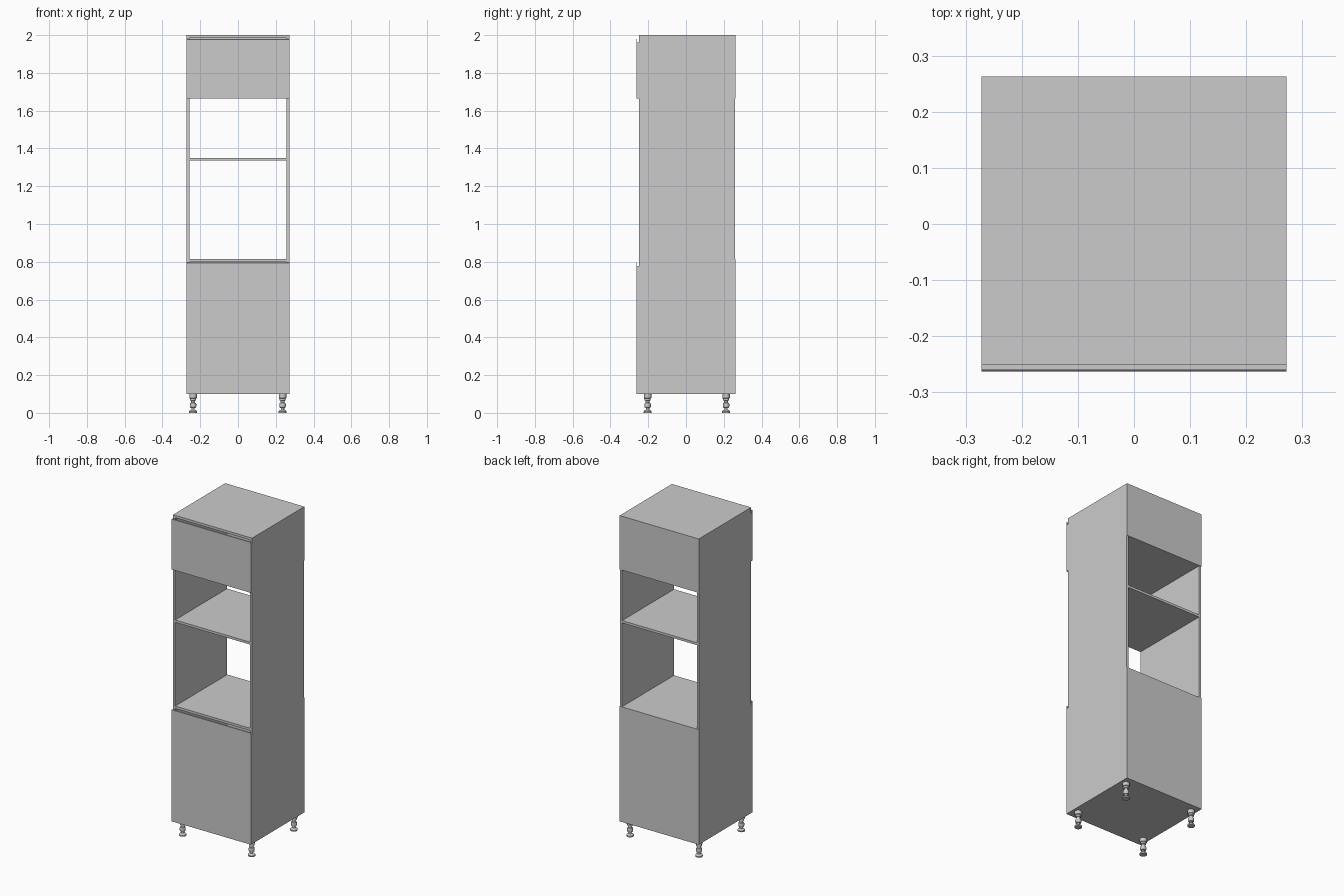
import bpy, bmesh, math

if "Cube" in bpy.data.objects:
    bpy.data.objects.remove(bpy.data.objects["Cube"])

W = 0.272                 # half width
YF, YB = -0.25, 0.26      # carcass front and back
T = 0.015                 # panel thickness


def mesh_object(name, bm):
    bmesh.ops.recalc_face_normals(bm, faces=bm.faces)
    me = bpy.data.meshes.new(name)
    bm.to_mesh(me)
    bm.free()
    ob = bpy.data.objects.new(name, me)
    bpy.context.collection.objects.link(ob)
    return ob


def box(name, x0, x1, y0, y1, z0, z1):
    bm = bmesh.new()
    bmesh.ops.create_cube(bm, size=1)
    for v in bm.verts:
        v.co = ((x0 + x1) / 2 + v.co.x * (x1 - x0),
                (y0 + y1) / 2 + v.co.y * (y1 - y0),
                (z0 + z1) / 2 + v.co.z * (z1 - z0))
    return mesh_object(name, bm)


def extrude_x(name, profile, x0, x1):
    bm = bmesh.new()
    face = bm.faces.new([bm.verts.new((x0, y, z)) for y, z in profile])
    new = bmesh.ops.extrude_face_region(bm, geom=[face])["geom"]
    bmesh.ops.translate(bm, vec=(x1 - x0, 0, 0),
                        verts=[g for g in new if isinstance(g, bmesh.types.BMVert)])
    return mesh_object(name, bm)


def lathe(name, profile, x, y, sides=20):
    bm = bmesh.new()
    vs = [bm.verts.new((r, 0, z)) for r, z in profile]
    es = [bm.edges.new(p) for p in zip(vs, vs[1:])]
    bmesh.ops.spin(bm, geom=vs + es, cent=(0, 0, 0), axis=(0, 0, 1),
                   angle=math.tau, steps=sides)
    bmesh.ops.remove_doubles(bm, verts=bm.verts, dist=1e-5)
    ob = mesh_object(name, bm)
    ob.location = (x, y, 0)
    bpy.context.view_layer.objects.active = ob
    ob.select_set(True)
    bpy.ops.object.shade_smooth_by_angle(angle=math.radians(35))
    ob.select_set(False)


# Carcass sides and top
for side, s in (("left", -1), ("right", 1)):
    box(side + "_side", *sorted((s * W, s * (W - T))), YF, YB, 0.1, 2 - T)
box("top_panel", -W, W, YF, YB, 2 - T, 2)

# Horizontal boards: base, oven floor, middle shelf, niche ceiling
for name, z in (("bottom_panel", 0.1), ("oven_shelf", 0.8),
                ("middle_shelf", 1.335), ("upper_shelf", 1.665)):
    box(name, -W + T, W - T, YF, YB, z, z + T)

# Thin back panels, leaving the appliance niches open
box("lower_back", -W, W, YB, YB + 0.003, 0.1, 0.815)
box("upper_back", -W, W, YB, YB + 0.003, 1.665, 2)

# Doors with a finger-grip channel behind the top lip
for name, z0, z1 in (("lower_door", 0.1, 0.795), ("upper_door", 1.665, 1.98)):
    f, lip, g = -0.263, 0.004, z1 - 0.018
    extrude_x(name, [(YF, z0), (f, z0), (f, z1 - 0.002), (f + 0.002, z1),
                     (f + lip, z1), (f + lip, g), (YF, g)], -W, W)

# Adjustable legs
leg = [(0, 0), (0.021, 0), (0.021, 0.008), (0.016, 0.014), (0.009, 0.016),
       (0.009, 0.026), (0.015, 0.028), (0.017, 0.034), (0.017, 0.046),
       (0.015, 0.052), (0.011, 0.054), (0.011, 0.064), (0.016, 0.066),
       (0.016, 0.076), (0.020, 0.078), (0.020, 0.1), (0, 0.1)]
for row, y in (("front", -0.203), ("back", 0.212)):
    for side, x in (("left", -0.238), ("right", 0.236)):
        lathe(f"{row}_{side}_leg", leg, x, y)
